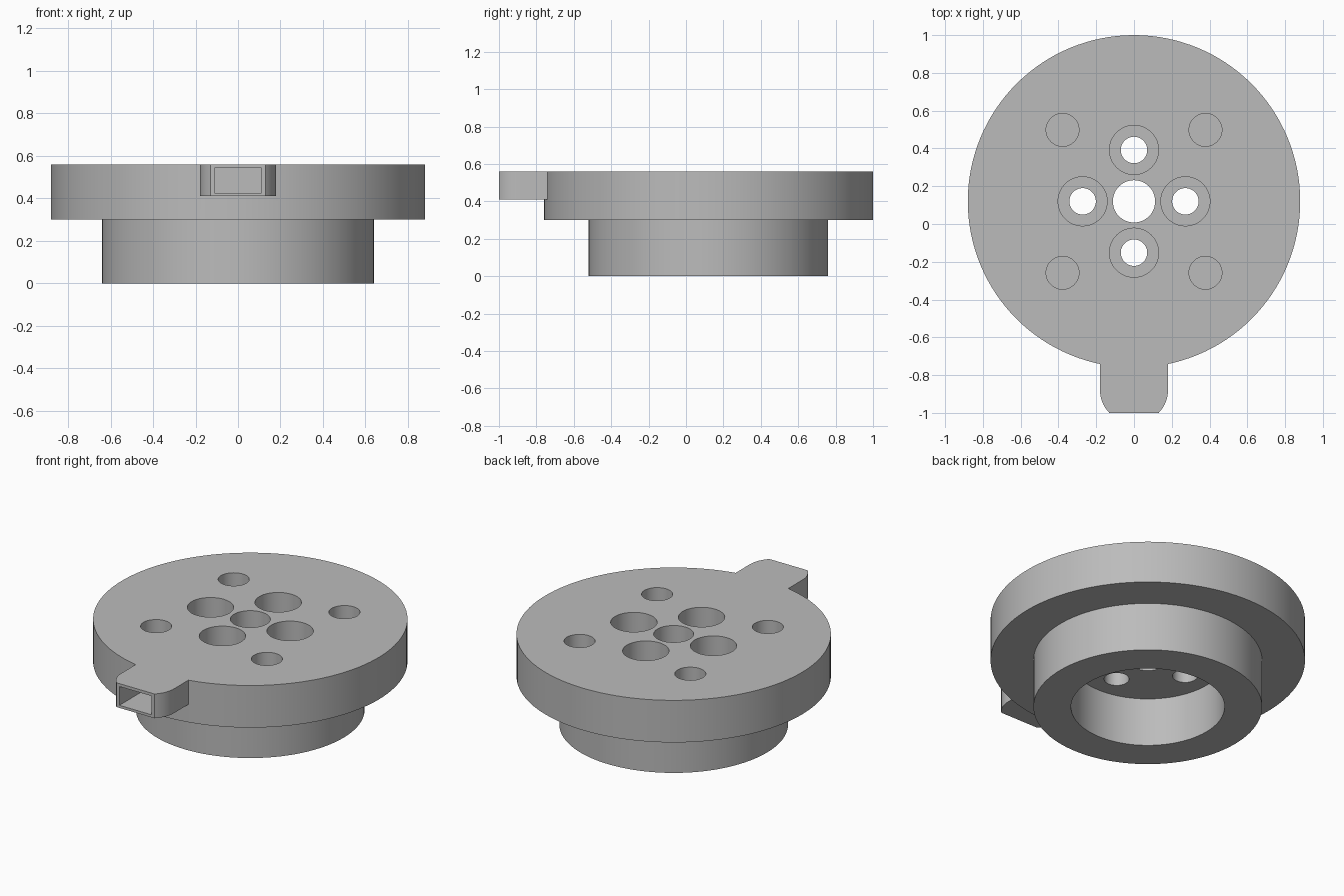
import bpy
import math

default = bpy.data.objects.get("Cube")
if default:
    bpy.data.objects.remove(default, do_unlink=True)

CY = 0.12        # flange axis
TOP = 0.56       # top face height
STEP = 0.30      # underside of flange

grey = bpy.data.materials.new("plain grey")
grey.use_nodes = True
colour = (0.5, 0.5, 0.5, 1)
grey.diffuse_color = colour
grey.node_tree.nodes["Principled BSDF"].inputs["Base Color"].default_value = colour


def prism(name, outline, z0, z1):
    """Closed solid from a counter-clockwise plan outline."""
    n = len(outline)
    verts = [(x, y, z) for z in (z0, z1) for x, y in outline]
    faces = [tuple(reversed(range(n))), tuple(range(n, 2 * n))]
    faces += [(i, (i + 1) % n, n + (i + 1) % n, n + i) for i in range(n)]
    mesh = bpy.data.meshes.new(name)
    mesh.from_pydata(verts, [], faces)
    mesh.materials.append(grey)
    obj = bpy.data.objects.new(name, mesh)
    bpy.context.collection.objects.link(obj)
    return obj


def cylinder(name, x, y, r, z0, z1, n=48):
    angles = [2 * math.pi * i / n for i in range(n)]
    return prism(name, [(x + r * math.cos(a), y + r * math.sin(a)) for a in angles], z0, z1)


def combine(target, other, operation):
    mod = target.modifiers.new(operation.title(), 'BOOLEAN')
    mod.operation = operation
    mod.solver = 'EXACT'
    mod.object = other
    other.hide_render = True
    bpy.context.view_layer.objects.active = target
    bpy.ops.object.modifier_apply(modifier=mod.name)
    bpy.data.objects.remove(other, do_unlink=True)


# Flange disc and lower hub
body = cylinder("flanged_body", 0, CY, 0.88, STEP, TOP, 128)
combine(body, cylinder("hub", 0, CY, 0.64, 0, STEP + 0.05, 128), 'UNION')

# Front tab with partly rounded corners
R = 0.17
arc = [math.radians(45 * i / 10) for i in range(11)]
right = [(0.18 - R + R * math.cos(a), -0.88 - R * math.sin(a)) for a in arc]
left = [(-x, y) for x, y in right]
outline = left + right[::-1] + [(0.18, -0.5), (-0.18, -0.5)]
combine(body, prism("tab", outline, 0.41, TOP), 'UNION')

# Rectangular socket in the tab
socket = [(-0.11, -1.1), (0.11, -1.1), (0.11, -0.76), (-0.11, -0.76)]
combine(body, prism("socket", socket, 0.426, 0.542), 'DIFFERENCE')

# Large bore from below and central through hole
combine(body, cylinder("bore", 0, CY, 0.43, -0.1, STEP, 96), 'DIFFERENCE')
combine(body, cylinder("centre_hole", 0, CY, 0.112, 0.2, 0.7), 'DIFFERENCE')

# Counterbored holes and blind holes on two patterns
for i in range(4):
    a = i * math.pi / 2
    x, y = 0.272 * math.cos(a), CY + 0.272 * math.sin(a)
    combine(body, cylinder("through_hole", x, y, 0.07, 0.2, 0.7), 'DIFFERENCE')
    combine(body, cylinder("counterbore", x, y, 0.13, 0.40, 0.7), 'DIFFERENCE')
    b = a + math.pi / 4
    x, y = 0.535 * math.cos(b), CY + 0.535 * math.sin(b)
    combine(body, cylinder("blind_hole", x, y, 0.087, 0.34, 0.7), 'DIFFERENCE')

bpy.ops.object.select_all(action='DESELECT')
body.select_set(True)
bpy.context.view_layer.objects.active = body
bpy.ops.object.shade_smooth_by_angle(angle=math.radians(30))
